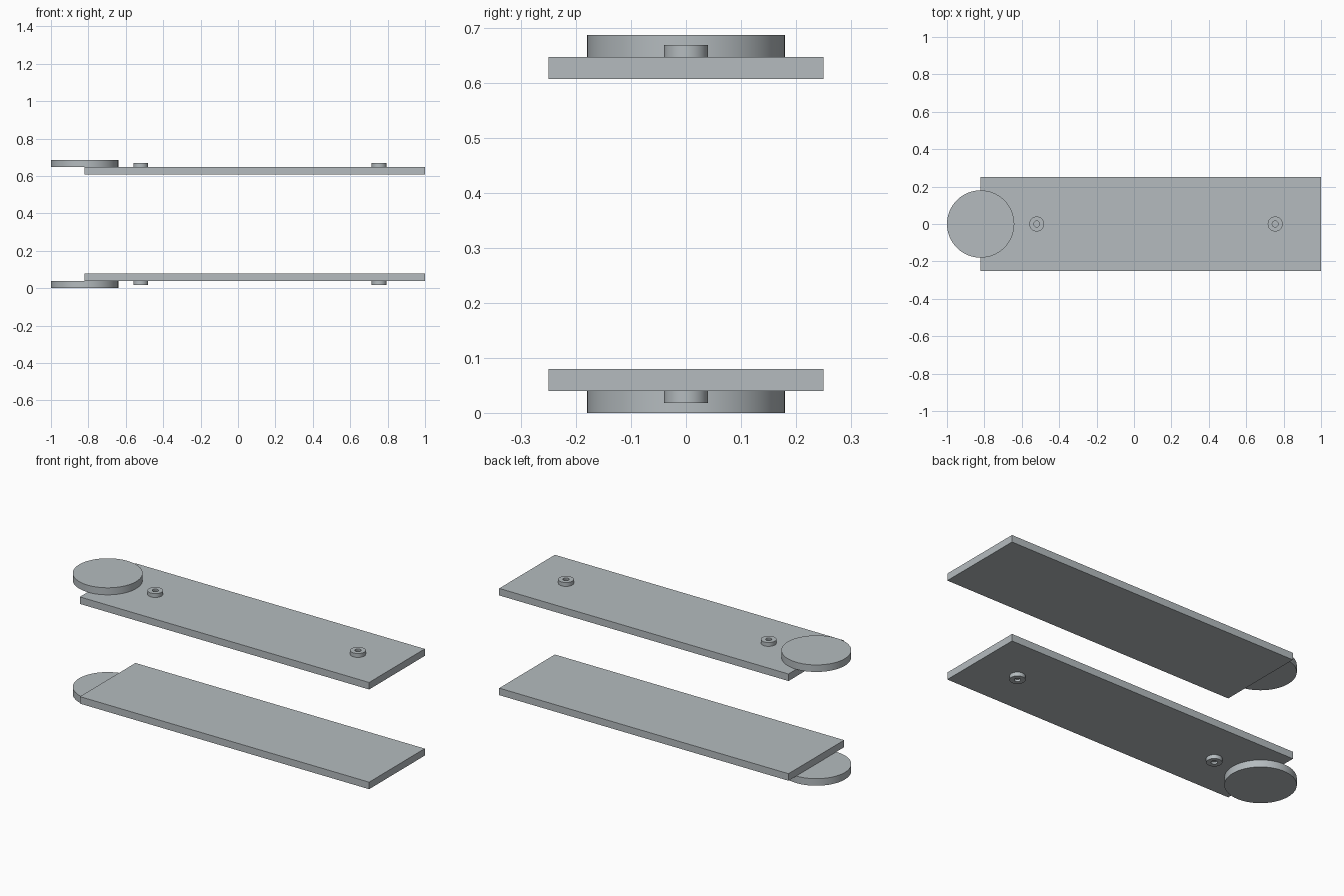
import bpy, bmesh
from mathutils import Matrix, Vector

if "Cube" in bpy.data.objects:
    bpy.data.objects.remove(bpy.data.objects["Cube"])

HEIGHT = 0.687      # overall height
T = 0.04            # plate and disc thickness

grey = bpy.data.materials.new("light_grey")
grey.diffuse_color = (0.46, 0.50, 0.52, 1)
grey.use_nodes = True
grey.node_tree.nodes["Principled BSDF"].inputs["Base Color"].default_value = grey.diffuse_color


def finish(bm, name, mirror):
    # Mirrored parts are flipped about the mid height
    if mirror:
        for v in bm.verts:
            v.co.z = HEIGHT - v.co.z
        bmesh.ops.reverse_faces(bm, faces=bm.faces[:])
    me = bpy.data.meshes.new(name)
    bm.to_mesh(me)
    bm.free()
    me.materials.append(grey)
    ob = bpy.data.objects.new(name, me)
    bpy.context.collection.objects.link(ob)
    bpy.context.view_layer.objects.active = ob
    ob.select_set(True)
    bpy.ops.object.shade_smooth_by_angle()
    ob.select_set(False)


def plate(name, x0, x1, half_y, z0, z1, mirror):
    bm = bmesh.new()
    m = Matrix.Translation(((x0 + x1) / 2, 0, (z0 + z1) / 2))
    m = m @ Matrix.Diagonal((x1 - x0, 2 * half_y, z1 - z0, 1))
    bmesh.ops.create_cube(bm, size=1, matrix=m)
    finish(bm, name, mirror)


def disc(name, x, r, z0, z1, mirror, hole=0, depth=0):
    bm = bmesh.new()
    bmesh.ops.create_cone(bm, cap_ends=True, segments=64, radius1=r, radius2=r,
                          depth=z1 - z0, matrix=Matrix.Translation((x, 0, (z0 + z1) / 2)))
    if hole:  # round recess in the exposed end
        bm.normal_update()
        end = [f for f in bm.faces if f.normal.z > 0.9]
        bmesh.ops.inset_region(bm, faces=end, thickness=r - hole)
        new = bmesh.ops.extrude_face_region(bm, geom=end)["geom"]
        verts = [g for g in new if isinstance(g, bmesh.types.BMVert)]
        bmesh.ops.translate(bm, verts=verts, vec=Vector((0, 0, -depth)))
        bmesh.ops.delete(bm, geom=[f for f in end if f.is_valid], context='FACES')
        bmesh.ops.recalc_face_normals(bm, faces=bm.faces[:])
    finish(bm, name, mirror)


# Upper and lower halves are mirror images
for side, mirror in (("upper", False), ("lower", True)):
    plate(side + "_plate", -0.82, 1.0, 0.25, HEIGHT - 2 * T, HEIGHT - T, mirror)
    disc(side + "_end_disc", -0.82, 0.18, HEIGHT - T, HEIGHT, mirror)
    for label, x in (("left", -0.52), ("right", 0.755)):
        disc(f"{side}_{label}_boss", x, 0.04, HEIGHT - T, HEIGHT - T + 0.022,
             mirror, hole=0.016, depth=0.012)
